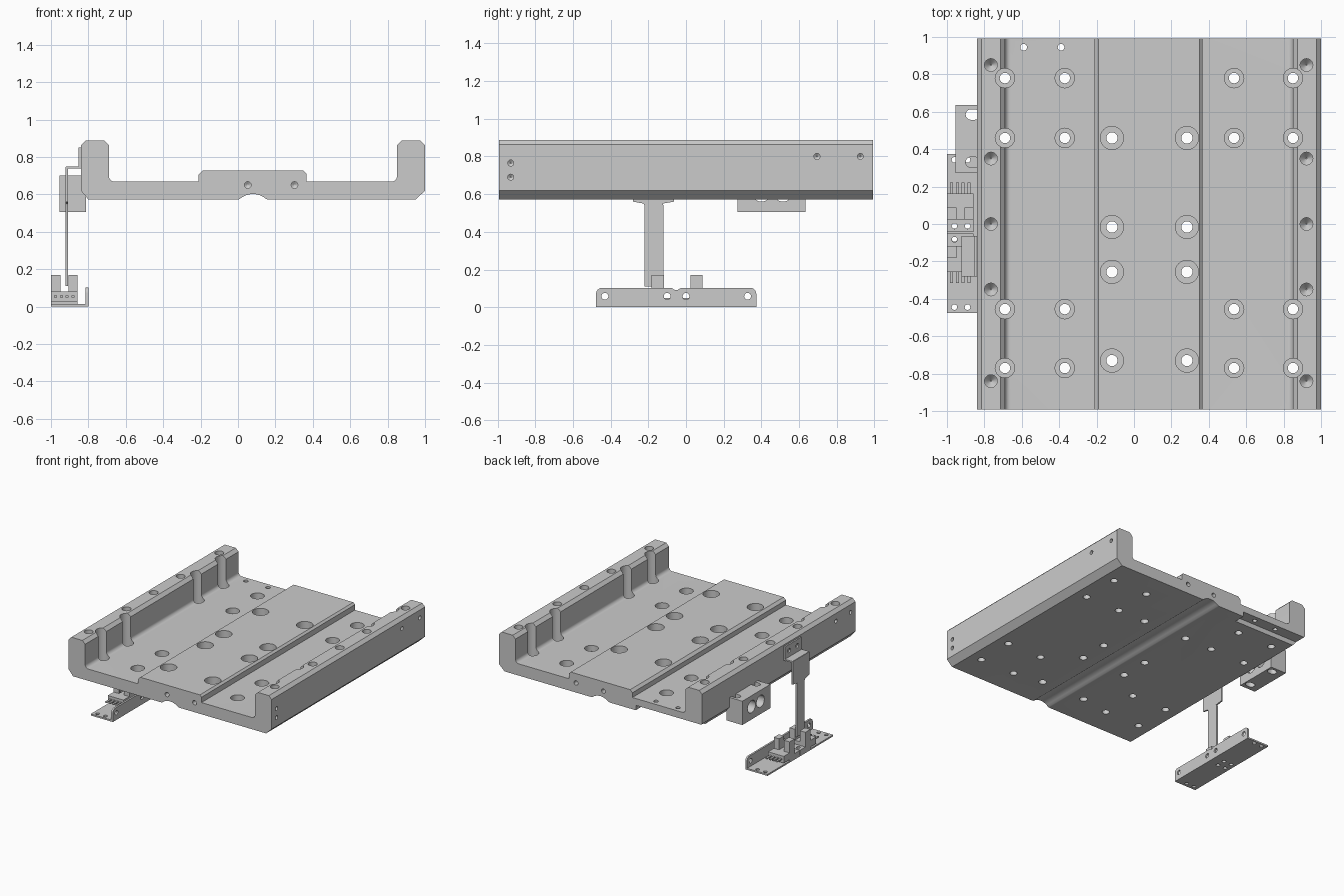
import bpy, bmesh, math
from mathutils import Vector

if "Cube" in bpy.data.objects:
    bpy.data.objects.remove(bpy.data.objects["Cube"])

MAP = {'x': lambda a, u, v: (a, u, v), 'y': lambda a, u, v: (u, a, v), 'z': lambda a, u, v: (u, v, a)}


def finish(bm, name):
    bmesh.ops.recalc_face_normals(bm, faces=bm.faces)
    me = bpy.data.meshes.new(name)
    bm.to_mesh(me)
    bm.free()
    ob = bpy.data.objects.new(name, me)
    bpy.context.collection.objects.link(ob)
    return ob


def loft(bm, rings):
    for r, s in zip(rings, rings[1:]):
        for i in range(len(r)):
            j = (i + 1) % len(r)
            bm.faces.new((r[i], r[j], s[j], s[i]))
    bm.faces.new(rings[0])
    bm.faces.new(rings[-1])


def add_prism(bm, axis, pts, a, b):
    loft(bm, [[bm.verts.new(MAP[axis](t, *p)) for p in pts] for t in (a, b)])


def prism(name, axis, pts, a, b):
    bm = bmesh.new()
    add_prism(bm, axis, pts, a, b)
    return finish(bm, name)


def rect(u0, u1, v0, v1):
    return [(u0, v0), (u1, v0), (u1, v1), (u0, v1)]


def arc(u, v, r, a0, a1, n=6):
    return [(u + r * math.cos(math.radians(a0 + (a1 - a0) * i / n)),
             v + r * math.sin(math.radians(a0 + (a1 - a0) * i / n))) for i in range(n + 1)]


def drill(bm, axis, u, v, steps, n=24):
    """Round, stepped cutter: steps are (radius, position along axis)."""
    loft(bm, [[bm.verts.new(MAP[axis](t, *p)) for p in arc(u, v, r, 0, 360 - 360 / n, n - 1)]
              for r, t in steps])


def cut(ob, bm):
    cutter = finish(bm, "cutter")
    cutter.hide_render = True
    m = ob.modifiers.new("cut", 'BOOLEAN')
    m.operation, m.solver, m.object = 'DIFFERENCE', 'EXACT', cutter
    m.use_self = True
    bpy.context.view_layer.objects.active = ob
    bpy.ops.object.modifier_apply(modifier="cut")
    bpy.data.objects.remove(cutter)


# Main carriage plate: channel cross-section with raised centre and underside groove
Y = 0.993
profile = ([(-0.80, 0.572), (-0.005, 0.572)] + arc(0.08, 0.495, 0.107, 132, 48, 8)
           + [(0.165, 0.572), (0.95, 0.572), (1.0, 0.62), (1.0, 0.863), (0.975, 0.888),
              (0.875, 0.888), (0.85, 0.863)]
           + arc(0.82, 0.698, 0.03, 0, -90)
           + [(0.365, 0.668), (0.365, 0.712), (0.35, 0.727), (-0.19, 0.727), (-0.21, 0.707), (-0.21, 0.668)]
           + arc(-0.66, 0.698, 0.03, 270, 180)
           + [(-0.69, 0.863), (-0.715, 0.888), (-0.815, 0.888), (-0.84, 0.863), (-0.84, 0.62)])
plate = prism("carriage_plate", 'y', profile, -Y, Y)

# Counterbored bolt holes
c = bmesh.new()
for x in (-0.69, -0.37, 0.535, 0.85):
    for y in (0.78, 0.46, -0.455, -0.77):
        drill(c, 'z', x, y, [(0.028, 0.5), (0.028, 0.62), (0.052, 0.62), (0.052, 0.95)])
for x in (-0.118, 0.283):
    for y in (0.46, -0.016, -0.256, -0.73):
        drill(c, 'z', x, y, [(0.03, 0.5), (0.03, 0.65), (0.062, 0.65), (0.062, 0.95)])
for x in (-0.59, -0.39):
    drill(c, 'z', x, 0.945, [(0.018, 0.5), (0.018, 0.8)], 16)
# Blind drilled holes in the wall tops
for x in (-0.765, 0.922):
    for y in (0.85, 0.35, 0, -0.35, -0.84):
        drill(c, 'z', x, y, [(0.003, 0.755), (0.034, 0.79), (0.034, 0.95)])
# Side and end tapped holes
for y, z in ((-0.93, 0.765), (-0.93, 0.69), (0.695, 0.8), (0.925, 0.8)):
    drill(c, 'x', y, z, [(0.003, 0.95), (0.016, 0.96), (0.016, 1.05)], 16)
for y in (-0.74, -0.93):
    drill(c, 'x', y, 0.8, [(0.003, -0.79), (0.016, -0.80), (0.016, -0.9)], 16)
for x in (0.052, 0.302):
    for s in (-1, 1):
        drill(c, 'y', x, 0.65, [(0.003, s * 0.91), (0.018, s * 0.92), (0.018, s * 1.05)], 16)
cut(plate, c)

# Recess under the rear left edge
c = bmesh.new()
add_prism(c, 'y', rect(-0.9, -0.24, 0.5, 0.612), 0.9, 1.1)
cut(plate, c)

# Side cable block with two vertical slots and two cross holes
block = prism("cable_block", 'z', rect(-0.955, -0.812, 0.272, 0.635), 0.505, 0.70)
c = bmesh.new()
for y in (0.585, 0.33):
    slot = arc(-0.872, y, 0.028, 90, 270, 10) + arc(-0.852, y, 0.028, -90, 90, 10)
    add_prism(c, 'z', slot, 0.45, 0.8)
for y in (0.515, 0.40):
    drill(c, 'x', y, 0.61, [(0.05, -1.1), (0.05, -0.7)])
cut(block, c)

# Hanging flag bracket: vertical blade, top shelf and wall tab
blade = [(-0.28, 0.747), (-0.28, 0.56), (-0.225, 0.55), (-0.22, 0.54), (-0.22, 0.11),
         (-0.12, 0.11), (-0.12, 0.54), (-0.125, 0.55), (-0.065, 0.56), (-0.065, 0.747)]
prism("flag_blade", 'x', blade, -0.922, -0.91)
prism("flag_shelf", 'z', rect(-0.92, -0.838, -0.28, -0.065), 0.737, 0.749)
tab = prism("flag_wall_tab", 'x', rect(-0.28, -0.065, 0.737, 0.85), -0.852, -0.839)
c = bmesh.new()
for y in (-0.225, -0.12):
    drill(c, 'x', y, 0.80, [(0.018, -0.9), (0.018, -0.8)], 16)
cut(tab, c)

# Sensor rail: base strip with screw holes
base = prism("rail_base", 'z', rect(-1.0, -0.803, -0.477, 0.373), 0, 0.013)
c = bmesh.new()
for x in (-0.96, -0.89):
    for y in (-0.445, -0.08, -0.01, 0.343):
        drill(c, 'z', x, y, [(0.015, -0.1), (0.015, 0.1)], 16)
cut(base, c)

# Rail upright: two rounded tabs with a notch between
flange = ([(-0.477, 0), (0.373, 0)] + arc(0.343, 0.072, 0.03, 0, 90) + arc(-0.02, 0.072, 0.03, 90, 140)
          + arc(-0.084, 0.072, 0.03, 40, 90) + arc(-0.447, 0.072, 0.03, 90, 180))
up = prism("rail_upright", 'x', flange, -0.815, -0.80)
c = bmesh.new()
for y in (-0.43, -0.10, 0.0, 0.327):
    drill(c, 'x', y, 0.058, [(0.018, -0.9), (0.018, -0.7)], 20)
cut(up, c)

# Two mirrored slot sensors: drilled foot, fork and four contact pins each
for s, label in ((1, "rear"), (-1, "front")):
    def span(a, b):
        return sorted((-0.047 + s * a, -0.047 + s * b))
    foot = prism(label + "_sensor_foot", 'z', rect(-1.0, -0.858, *span(0.003, 0.08)), 0.013, 0.05)
    c = bmesh.new()
    for x in (-0.96, -0.89):
        drill(c, 'z', x, -0.047 + s * 0.036, [(0.015, 0), (0.015, 0.1)], 16)
    cut(foot, c)
    fork = [(-1.0, 0.013), (-0.858, 0.013), (-0.858, 0.17), (-0.905, 0.17), (-0.905, 0.08),
            (-0.95, 0.08), (-0.95, 0.17), (-1.0, 0.17)]
    prism(label + "_sensor_fork", 'y', fork, *span(0.07, 0.135))
    prism(label + "_sensor_body", 'z', rect(-1.0, -0.858, *span(0.13, 0.21)), 0.025, 0.08)
    for i in range(4):
        x = -0.975 + i * 0.031
        prism(f"{label}_sensor_pin_{i + 1}", 'z', rect(x - 0.008, x + 0.008, *span(0.20, 0.268)), 0.048, 0.058)

# Smooth round walls, keep machined edges sharp
for ob in bpy.context.scene.objects:
    ob.select_set(True)
bpy.ops.object.shade_smooth_by_angle(angle=math.radians(30))
